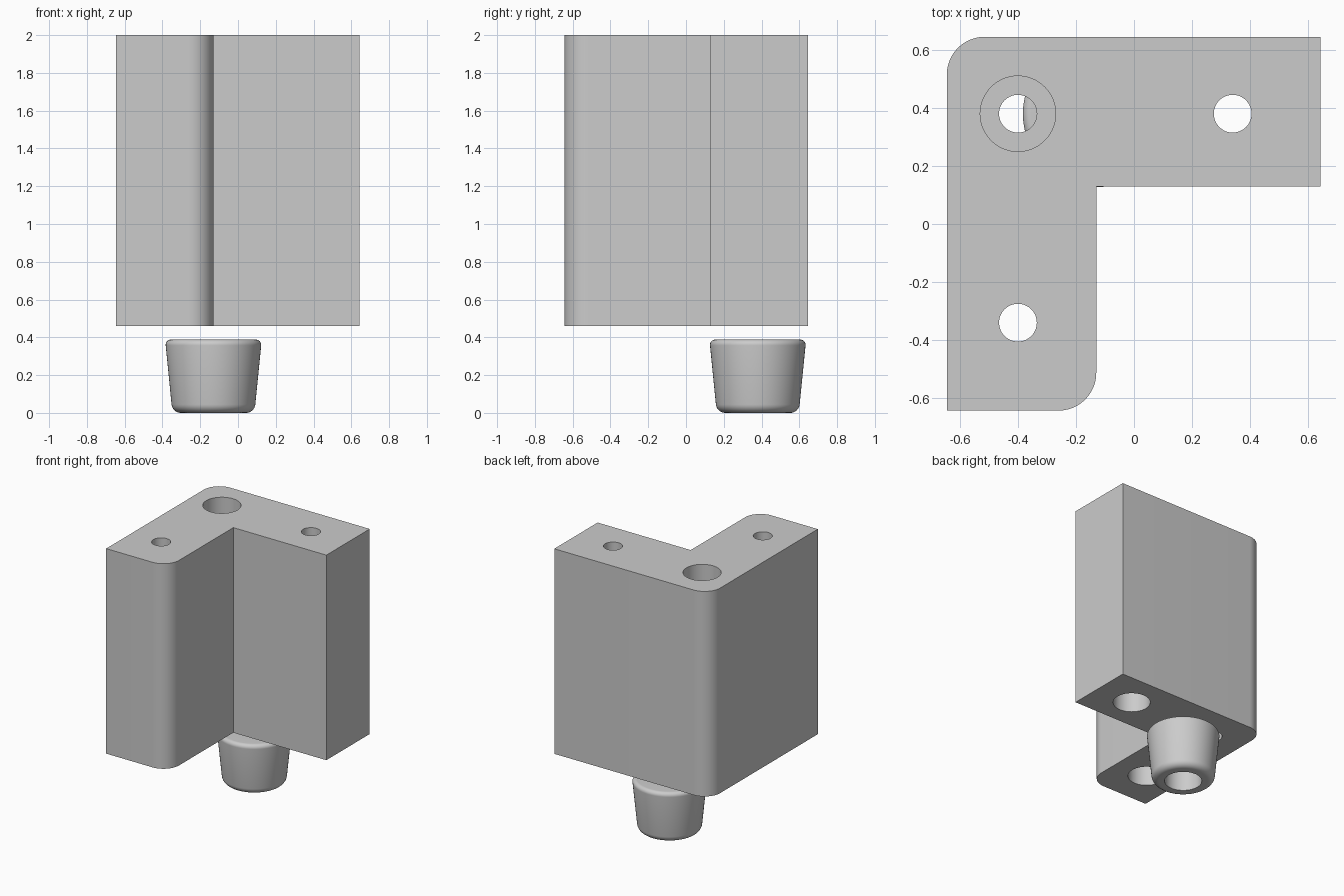
import bpy, bmesh, math
from mathutils import Vector

if "Cube" in bpy.data.objects:
    bpy.data.objects.remove(bpy.data.objects["Cube"])

grey = bpy.data.materials.new("light grey")
grey.use_nodes = True
colour = (0.6, 0.6, 0.6, 1)
grey.diffuse_color = colour
grey.node_tree.nodes["Principled BSDF"].inputs["Base Color"].default_value = colour

BOTTOM, TOP = 0.46, 2.0
HOLE, BORE, DEPTH = 0.065, 0.13, 0.26


def make_object(name, bm):
    bmesh.ops.recalc_face_normals(bm, faces=bm.faces)
    mesh = bpy.data.meshes.new(name)
    bm.to_mesh(mesh)
    bm.free()
    mesh.materials.append(grey)
    obj = bpy.data.objects.new(name, mesh)
    bpy.context.collection.objects.link(obj)
    return obj


def smooth(obj):
    bpy.ops.object.select_all(action='DESELECT')
    obj.select_set(True)
    bpy.context.view_layer.objects.active = obj
    bpy.ops.object.shade_smooth_by_angle(angle=math.radians(30))


def arc(cx, cy, r, start, end, steps):
    angles = [math.radians(start + (end - start) * i / steps) for i in range(steps + 1)]
    return [(cx + r * math.cos(a), cy + r * math.sin(a)) for a in angles]


def lathe(name, profile, x, y):
    """Closed (radius, height) profile turned about a vertical axis."""
    bm = bmesh.new()
    verts = [bm.verts.new((x + r, y, z)) for r, z in profile]
    edges = [bm.edges.new((verts[i - 1], verts[i])) for i in range(len(verts))]
    bmesh.ops.spin(bm, geom=verts + edges, cent=(x, y, 0), axis=(0, 0, 1),
                   angle=math.tau, steps=64, use_duplicate=False)
    bmesh.ops.remove_doubles(bm, verts=bm.verts, dist=1e-5)
    return make_object(name, bm)


# L-shaped block with two rounded corners
outline = [(-0.645, -0.643)]
outline += arc(-0.26, -0.513, 0.13, -90, 0, 12)
outline += [(-0.13, 0.13), (0.643, 0.13), (0.643, 0.645)]
outline += arc(-0.515, 0.515, 0.13, 90, 180, 12)
bm = bmesh.new()
base = bm.faces.new([bm.verts.new((x, y, BOTTOM)) for x, y in outline])
wall = bmesh.ops.extrude_face_region(bm, geom=[base], use_keep_orig=True)
bmesh.ops.translate(bm, vec=Vector((0, 0, TOP - BOTTOM)),
                    verts=[v for v in wall["geom"] if isinstance(v, bmesh.types.BMVert)])
block = make_object("corner_block", bm)

# Counterbored screw holes: corner one from the top, the others from below
for x, y, from_top in ((-0.4, 0.38, True), (0.34, 0.38, False), (-0.4, -0.34, False)):
    low, high = BOTTOM - 0.1, TOP + 0.1
    if from_top:
        step = TOP - DEPTH
        profile = [(0, low), (HOLE, low), (HOLE, step), (BORE, step), (BORE, high), (0, high)]
    else:
        step = BOTTOM + DEPTH
        profile = [(0, low), (BORE, low), (BORE, step), (HOLE, step), (HOLE, high), (0, high)]
    cutter = lathe("hole_cutter", profile, x, y)
    cutter.hide_render = True
    mod = block.modifiers.new("hole", 'BOOLEAN')
    mod.operation = 'DIFFERENCE'
    mod.solver = 'EXACT'
    mod.object = cutter
    bpy.context.view_layer.objects.active = block
    bpy.ops.object.modifier_apply(modifier=mod.name)
    bpy.data.objects.remove(cutter)
smooth(block)

# Tapered rubber foot with rounded rims and a recessed screw hole
profile = [(BORE, 0)]
profile += arc(0.172, 0.05, 0.05, -90, -6, 8)
profile += arc(0.225, 0.36, 0.028, -6, 90, 8)
profile += [(HOLE, 0.388), (HOLE, 0.2), (BORE, 0.2)]
foot = lathe("rubber_foot", profile, -0.13, 0.38)
smooth(foot)
